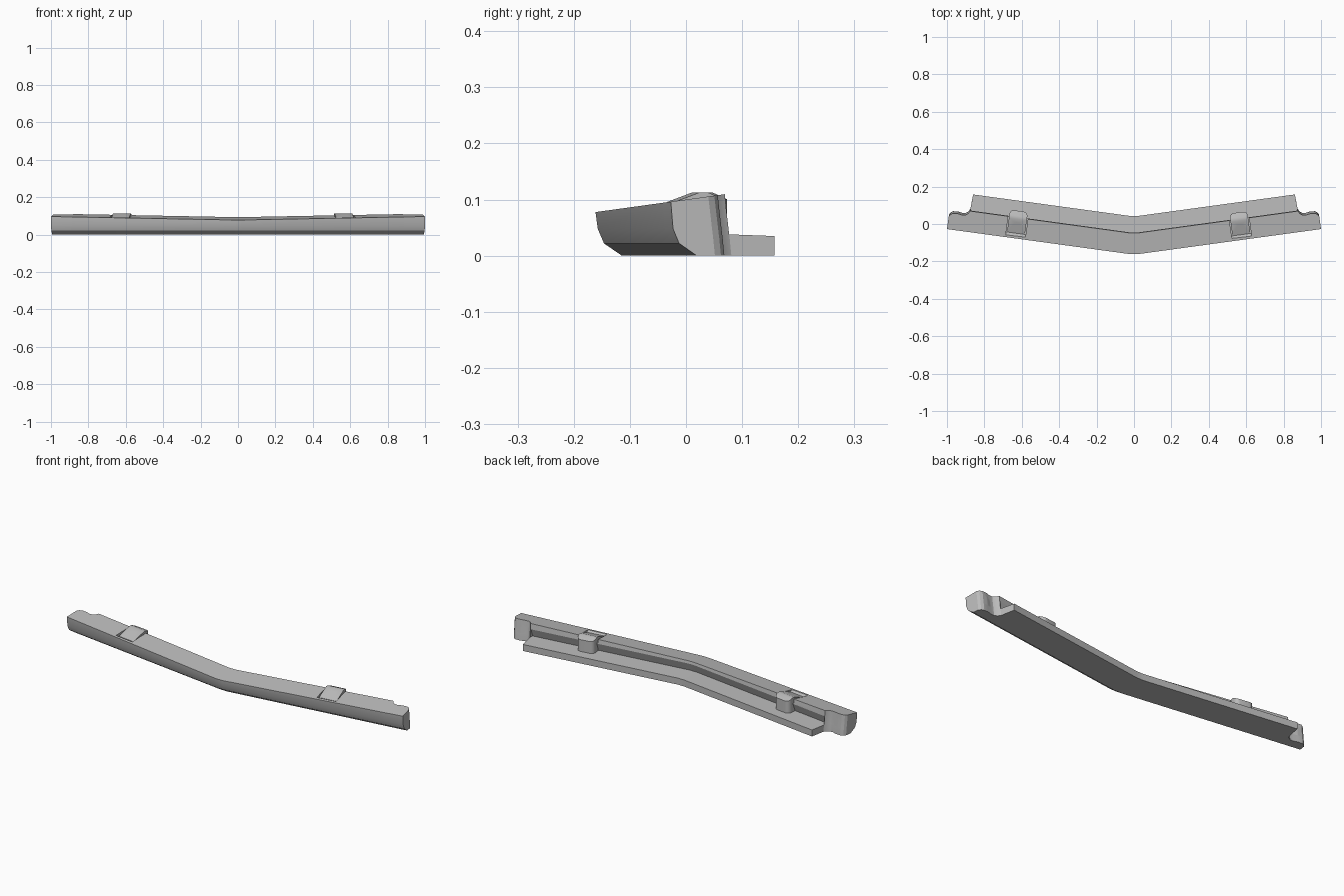
import bpy, bmesh, math
from mathutils import Matrix, Vector

if "Cube" in bpy.data.objects:
    bpy.data.objects.remove(bpy.data.objects["Cube"], do_unlink=True)

SLOPE = 0.137
ANGLE = math.atan(SLOPE)

grey = bpy.data.materials.new("plain grey")
grey.use_nodes = True
grey.diffuse_color = (0.5, 0.5, 0.5, 1)
grey.node_tree.nodes["Principled BSDF"].inputs["Base Color"].default_value = (0.5, 0.5, 0.5, 1)


def front_y(x):
    return SLOPE * max(abs(x), 0.02) - 0.164


def finish(bm, name):
    bmesh.ops.recalc_face_normals(bm, faces=bm.faces)
    mesh = bpy.data.meshes.new(name)
    bm.to_mesh(mesh)
    bm.free()
    mesh.materials.append(grey)
    obj = bpy.data.objects.new(name, mesh)
    bpy.context.collection.objects.link(obj)
    return obj


def arm_frame(s):
    """Frame at distance s along the rail: local y points straight back."""
    turn = math.copysign(ANGLE, s)
    return Matrix.Translation((s, front_y(s), 0)) @ Matrix.Rotation(turn, 4, "Z")


def slab(name, outline, width, s, rounding=0):
    """Extrude a depth/height outline across the given width."""
    bm = bmesh.new()
    sides = [[bm.verts.new((x, d, z)) for d, z in outline] for x in (-width / 2, width / 2)]
    bm.faces.new(sides[0])
    bm.faces.new(sides[1][::-1])
    n = len(outline)
    for i in range(n):
        j = (i + 1) % n
        bm.faces.new((sides[0][i], sides[1][i], sides[1][j], sides[0][j]))
    if rounding:
        back = max(d for d, z in outline)
        edges = [e for e in bm.edges if all(v.co.y > back - 0.001 for v in e.verts)
                 and abs(e.verts[0].co.x - e.verts[1].co.x) < 0.001]
        bmesh.ops.bevel(bm, geom=edges, offset=rounding, segments=5, profile=0.5, affect="EDGES")
    bm.transform(arm_frame(s))
    return finish(bm, name)


def drill(name, start, end, radius, s):
    """Cylinder between two depth/height points."""
    a, b = Vector((0, *start)), Vector((0, *end))
    bm = bmesh.new()
    bmesh.ops.create_cone(bm, cap_ends=True, segments=24, radius1=radius, radius2=radius,
                          depth=(b - a).length)
    bm.transform(Matrix.Translation((a + b) / 2) @ (b - a).to_track_quat("Z", "Y").to_matrix().to_4x4())
    bm.transform(arm_frame(s))
    return finish(bm, name)


def cut(obj, cutter):
    cutter.hide_render = True
    mod = obj.modifiers.new("cut", "BOOLEAN")
    mod.operation, mod.solver, mod.object = "DIFFERENCE", "EXACT", cutter
    bpy.context.view_layer.objects.active = obj
    bpy.ops.object.modifier_apply(modifier=mod.name)


# Cross-sections: shared rounded front, with either a flanged or a lug back
FRONT = [(0.047, 0), (0.015, 0.022), (0.004, 0.048), (0, None)]
FLANGED = [(0.113, None), (0.116, 0.08), (0.100, 0.038), (0.204, 0.035), (0.204, 0)]


def lug_back(w):
    return [(w, None), (w + 0.003, 0.08), (w + 0.008, 0.038), (w + 0.0085, 0.035), (w + 0.012, 0)]


# Stations from the middle out to the end lug
half = [(0.02, FLANGED), (0.888, FLANGED)]
half += [(s, lug_back(w)) for s, w in
         [(0.892, 0.113), (0.90, 0.098), (0.913, 0.088), (0.93, 0.086), (0.955, 0.09),
          (0.98, 0.088), (0.993, 0.08), (1.0, 0.068)]]
stations = [(-s, p) for s, p in reversed(half)] + half

# Bent rail body
bm = bmesh.new()
rings = []
for s, back in stations:
    ring = []
    for d, z in FRONT + back:
        x = s if abs(s) < 0.1 else s - math.copysign(SLOPE * d, s)
        y = front_y(x) + d
        ring.append(bm.verts.new((x, y, 0.1 + 0.138 * y if z is None else z)))
    rings.append(ring)
for a, b in zip(rings, rings[1:]):
    for i in range(len(a)):
        j = (i + 1) % len(a)
        bm.faces.new((a[i], b[i], b[j], a[j]))
bm.faces.new(rings[0])
bm.faces.new(rings[-1][::-1])
rail = finish(bm, "bent_rail")
parts, cutters = [rail], []

# Screw clips set into sloped pockets, with through holes and wide bores below
for side, s in (("left", 0.578), ("right", -0.635)):
    pocket = slab("pocket_cutter", [(0.012, 0.092), (0.028, 0.079), (0.118, 0.085),
                                    (0.118, 0.15), (0.012, 0.15)], 0.106, s)
    cut(rail, pocket)
    clip = slab(side + "_clip", [(0.028, 0.06), (0.028, 0.0845), (0.104, 0.113), (0.118, 0.113),
                                 (0.148, 0.1), (0.148, 0.03), (0.09, 0.03)], 0.096, s, 0.022)
    hole = drill("hole_cutter", (0.052, 0.145), (0.112, -0.02), 0.018, s)
    bore = drill("bore_cutter", (0.085, 0.05), (0.11, -0.02), 0.035, s)
    for obj in (rail, clip):
        cut(obj, hole)
        cut(obj, bore)
    parts.append(clip)
    cutters += [pocket, hole, bore]

# Blind holes in the backs of the end lugs
for s in (-0.953, 0.953):
    hole = drill("lug_cutter", (0.045, 0.06), (0.15, 0.06), 0.021, s)
    cut(rail, hole)
    cutters.append(hole)

for c in cutters:
    bpy.data.objects.remove(c, do_unlink=True)

# Smooth the curved faces and keep the creases sharp
for obj in parts:
    bpy.ops.object.select_all(action="DESELECT")
    obj.select_set(True)
    bpy.context.view_layer.objects.active = obj
    bpy.ops.object.shade_smooth_by_angle(angle=math.radians(25))
